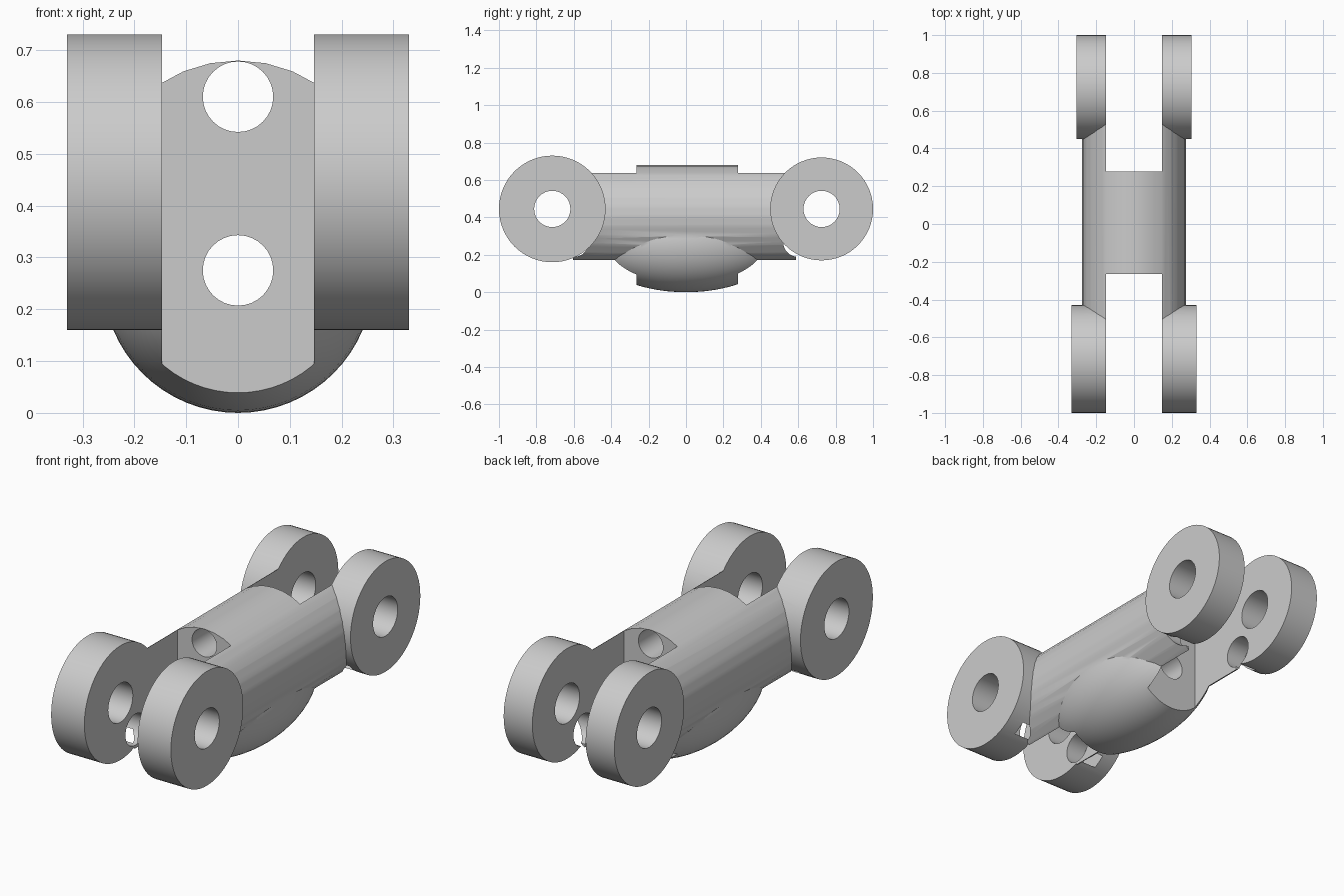
import bpy
import math

cube = bpy.data.objects.get("Cube")
if cube:
    bpy.data.objects.remove(cube, do_unlink=True)

metal = bpy.data.materials.new("plain_grey")
metal.use_nodes = True
grey = (0.6, 0.6, 0.6, 1)
metal.diffuse_color = grey
metal.node_tree.nodes["Principled BSDF"].inputs["Base Color"].default_value = grey


def cylinder(name, axis, radius, length, loc, sides=32):
    rot = (0, math.pi / 2, 0) if axis == "x" else (math.pi / 2, 0, 0)
    bpy.ops.mesh.primitive_cylinder_add(vertices=sides, radius=radius, depth=length,
                                        location=loc, rotation=rot)
    obj = bpy.context.object
    obj.name = name
    return obj


def combine(target, tool, operation):
    bpy.context.view_layer.objects.active = target
    mod = target.modifiers.new(tool.name, "BOOLEAN")
    mod.operation = operation
    mod.solver = "EXACT"
    mod.object = tool
    bpy.ops.object.modifier_apply(modifier=mod.name)
    bpy.data.objects.remove(tool, do_unlink=True)


# Barrel with a rounded belly underneath
link = cylinder("clevis_link", "y", 0.275, 1.192, (0, -0.009, 0.405))
bpy.ops.mesh.primitive_uv_sphere_add(segments=64, ring_count=32, radius=1, location=(0, 0, 0.261),
                                     rotation=(math.pi / 2, 0, 0))
belly = bpy.context.object
belly.name = "belly"
belly.scale = (0.261, 0.261, 0.507)
combine(link, belly, "UNION")

# Full-width end bosses, later split into ears: y, radius, width
ends = [(-0.715, 0.285, 0.66), (0.725, 0.275, 0.61)]
for y, radius, width in ends:
    combine(link, cylinder("boss", "x", radius, width, (0, y, 0.445), 64), "UNION")

# Slots that split each end into two ears
for near, far in [(-0.265, -1.2), (0.278, 1.2)]:
    bpy.ops.mesh.primitive_cube_add(size=1, location=(0, (near + far) / 2, 0.4))
    slot = bpy.context.object
    slot.name = "slot"
    slot.scale = (0.294, abs(far - near), 1.4)
    combine(link, slot, "DIFFERENCE")

# Pin holes through the ears, and shallow relief holes inside them
for y, radius, width in ends:
    combine(link, cylinder("pin_hole", "x", 0.097, 1, (0, y, 0.445)), "DIFFERENCE")
    side = math.copysign(1, y)
    combine(link, cylinder("relief_hole", "x", 0.078, 0.5, (0, side * 0.598, 0.267)),
            "DIFFERENCE")

# Two long bores through the middle
for z in (0.61, 0.275):
    combine(link, cylinder("bore", "y", 0.068, 1.6, (0, 0, z)), "DIFFERENCE")

link.data.materials.clear()
link.data.materials.append(metal)
for face in link.data.polygons:
    face.material_index = 0
bpy.ops.object.select_all(action="DESELECT")
link.select_set(True)
bpy.context.view_layer.objects.active = link
bpy.ops.object.shade_smooth_by_angle(angle=math.radians(30))
